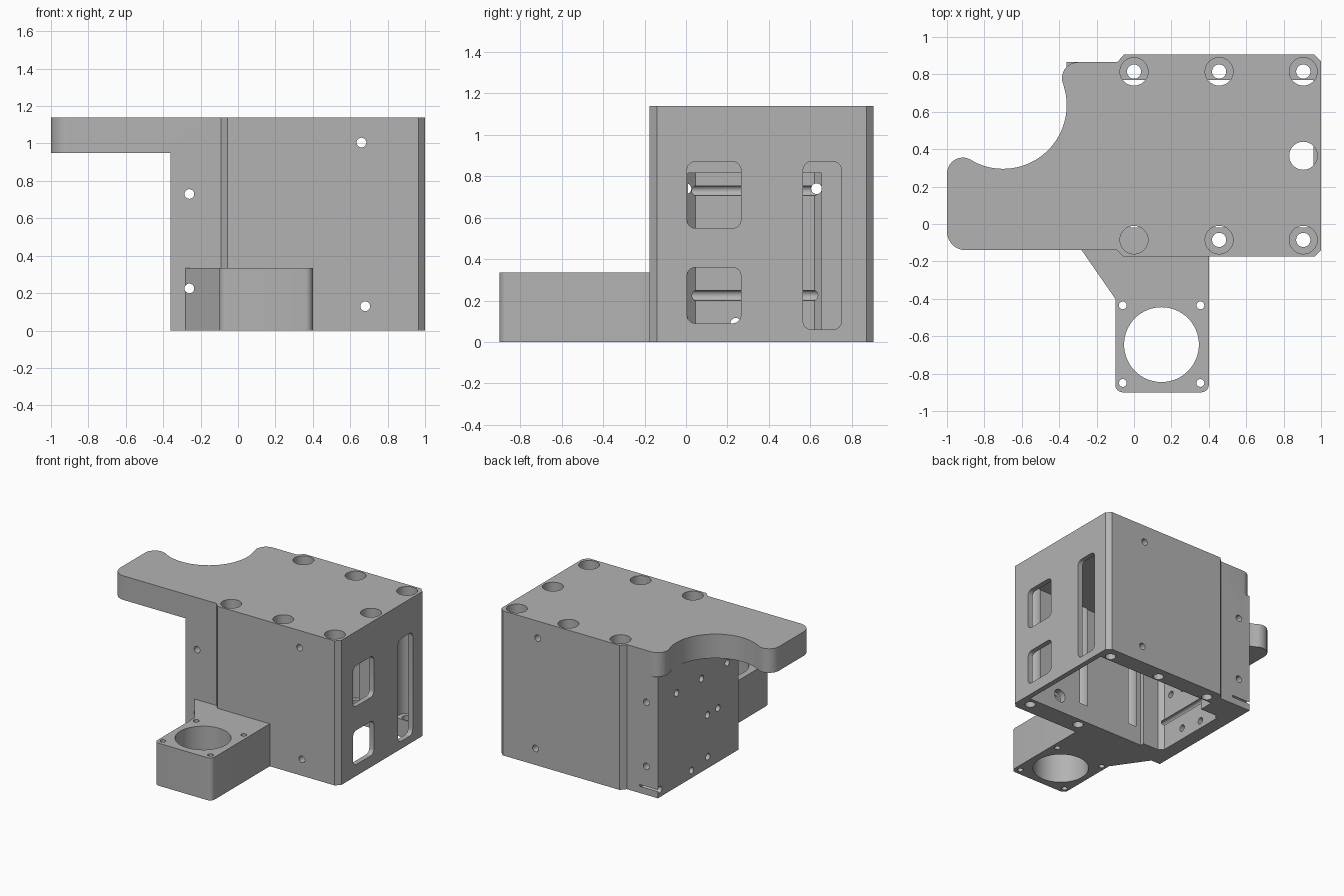
import bpy, bmesh
from math import cos, sin, radians, pi

cube = bpy.data.objects.get("Cube")
if cube:
    bpy.data.objects.remove(cube, do_unlink=True)

metal = bpy.data.materials.new("machined_grey")
metal.use_nodes = True
grey = (0.45, 0.45, 0.45, 1)
metal.diffuse_color = grey
metal.node_tree.nodes["Principled BSDF"].inputs["Base Color"].default_value = grey


def arc(cx, cy, r, a, b, n=10):
    """Points along an arc from angle a to angle b, in degrees."""
    angles = [radians(a + (b - a) * i / n) for i in range(n + 1)]
    return [(cx + r * cos(t), cy + r * sin(t)) for t in angles]


def circle(cx, cy, r, n=32):
    return [(cx + r * cos(2 * pi * i / n), cy + r * sin(2 * pi * i / n)) for i in range(n)]


def rounded(u0, u1, v0, v1, r):
    return (arc(u1 - r, v1 - r, r, 0, 90, 6) + arc(u0 + r, v1 - r, r, 90, 180, 6)
            + arc(u0 + r, v0 + r, r, 180, 270, 6) + arc(u1 - r, v0 + r, r, 270, 360, 6))


def prism(name, points, lo, hi, axis="z"):
    """Extrude a flat outline between lo and hi along an axis."""
    place = {"x": lambda u, v, w: (w, u, v),
             "y": lambda u, v, w: (u, w, v),
             "z": lambda u, v, w: (u, v, w)}[axis]
    bm = bmesh.new()
    low = [bm.verts.new(place(u, v, lo)) for u, v in points]
    high = [bm.verts.new(place(u, v, hi)) for u, v in points]
    bm.faces.new(low)
    bm.faces.new(high)
    for i in range(len(low)):
        j = (i + 1) % len(low)
        bm.faces.new((low[i], low[j], high[j], high[i]))
    bmesh.ops.recalc_face_normals(bm, faces=bm.faces)
    mesh = bpy.data.meshes.new(name)
    bm.to_mesh(mesh)
    bm.free()
    mesh.materials.append(metal)
    obj = bpy.data.objects.new(name, mesh)
    bpy.context.collection.objects.link(obj)
    return obj


cutters = []


def cut(name, points, lo, hi, axis="z"):
    obj = prism(name, points, lo, hi, axis)
    obj.hide_render = True
    cutters.append(obj)


TOP, PLATE = 1.14, 0.95

# Chamfered right side shared by the body and the top plate
right_side = [(-0.09, -0.14), (-0.055, -0.175), (0.965, -0.175), (1, -0.14),
              (1, 0.87), (0.965, 0.905), (-0.055, 0.905), (-0.09, 0.865)]

# Main body
body = prism("housing", [(-0.36, -0.14)] + right_side + [(-0.36, 0.865)], 0, PLATE)

# Top plate with a scooped arm
plate_outline = (right_side + arc(-0.30, 0.78, 0.085, 90, 200)
                 + arc(-0.70, 0.635, 0.34, 20, -120.5, 32)[1:-1]
                 + arc(-0.915, 0.27, 0.085, 59.5, 180)
                 + arc(-0.90, -0.04, 0.10, 180, 270))
plate = prism("top_plate", plate_outline, PLATE, TOP)

# Front bracket
bracket_outline = ([(-0.28, -0.10), (-0.28, -0.14), (-0.10, -0.40)]
                   + arc(-0.06, -0.86, 0.04, 180, 270, 6)
                   + arc(0.36, -0.86, 0.04, 270, 360, 6) + [(0.4, -0.10)])
bracket = prism("front_bracket", bracket_outline, 0, 0.335)

# Hollow interior, open underneath
cut("main_cavity", [(-0.08, -0.02), (0.96, -0.02), (0.96, 0.77), (-0.08, 0.77)], -0.1, 0.94)
cut("narrow_cavity", [(-0.25, 0.045), (-0.215, 0.01), (0.1, 0.01), (0.1, 0.655),
                      (-0.215, 0.655), (-0.25, 0.62)], -0.1, 0.815)

# Vertical screw holes with deep counterbores
for x in (0, 0.455, 0.905):
    for y in (-0.085, 0.815):
        cut("counterbore", circle(x, y, 0.075), 0.14, TOP + 0.1)
        if x > 0 or y > 0:
            cut("screw_hole", circle(x, y, 0.038), -0.1, 0.2)
cut("access_hole", circle(0.905, 0.365, 0.075), 0.8, TOP + 0.1)

# Front to back pin holes
for x, z in ((-0.26, 0.73), (-0.26, 0.225), (0.66, 1.005), (0.68, 0.13)):
    cut("pin_hole", circle(x, z, 0.026, 20), -0.3, 1.1, "y")
cut("pin_recess", circle(0.68, 0.13, 0.05), -0.07, 0.1, "y")

# Side wall mounting holes
for y, z in ((0.63, 0.74), (0.32, 0.735), (0, 0.74), (0.245, 0.42), (0.115, 0.425),
             (0.24, 0.09), (0.445, 0.06), (0.84, 0.06)):
    cut("mount_hole", circle(y, z, 0.026, 20), -0.5, -0.2, "x")

# Windows and slot in the opposite side wall
for y0, y1, z0, z1 in ((0.005, 0.265, 0.55, 0.87), (0.005, 0.265, 0.09, 0.36),
                       (0.565, 0.75, 0.06, 0.87)):
    cut("window", rounded(y0, y1, z0, z1, 0.04), 0.85, 1.1, "x")

# Bracket bore and its corner screws
cut("bracket_bore", circle(0.147, -0.645, 0.2, 64), -0.1, 0.5)
for x in (-0.06, 0.355):
    for y in (-0.435, -0.85):
        cut("bracket_screw", circle(x, y, 0.021, 20), -0.1, 0.5)

# Combine everything into one solid
for tool, mode in [(plate, "UNION"), (bracket, "UNION")] + [(c, "DIFFERENCE") for c in cutters]:
    mod = body.modifiers.new(tool.name, "BOOLEAN")
    mod.object = tool
    mod.operation = mode
    mod.solver = "EXACT"
bpy.context.view_layer.update()
solid = bpy.data.meshes.new_from_object(
    body.evaluated_get(bpy.context.evaluated_depsgraph_get()))
body.modifiers.clear()
body.data = solid
solid.materials.clear()
solid.materials.append(metal)
for poly in solid.polygons:
    poly.material_index = 0
for tool in [plate, bracket] + cutters:
    bpy.data.objects.remove(tool, do_unlink=True)

bpy.ops.object.select_all(action="DESELECT")
body.select_set(True)
bpy.context.view_layer.objects.active = body
bpy.ops.object.shade_smooth_by_angle(angle=radians(30))
